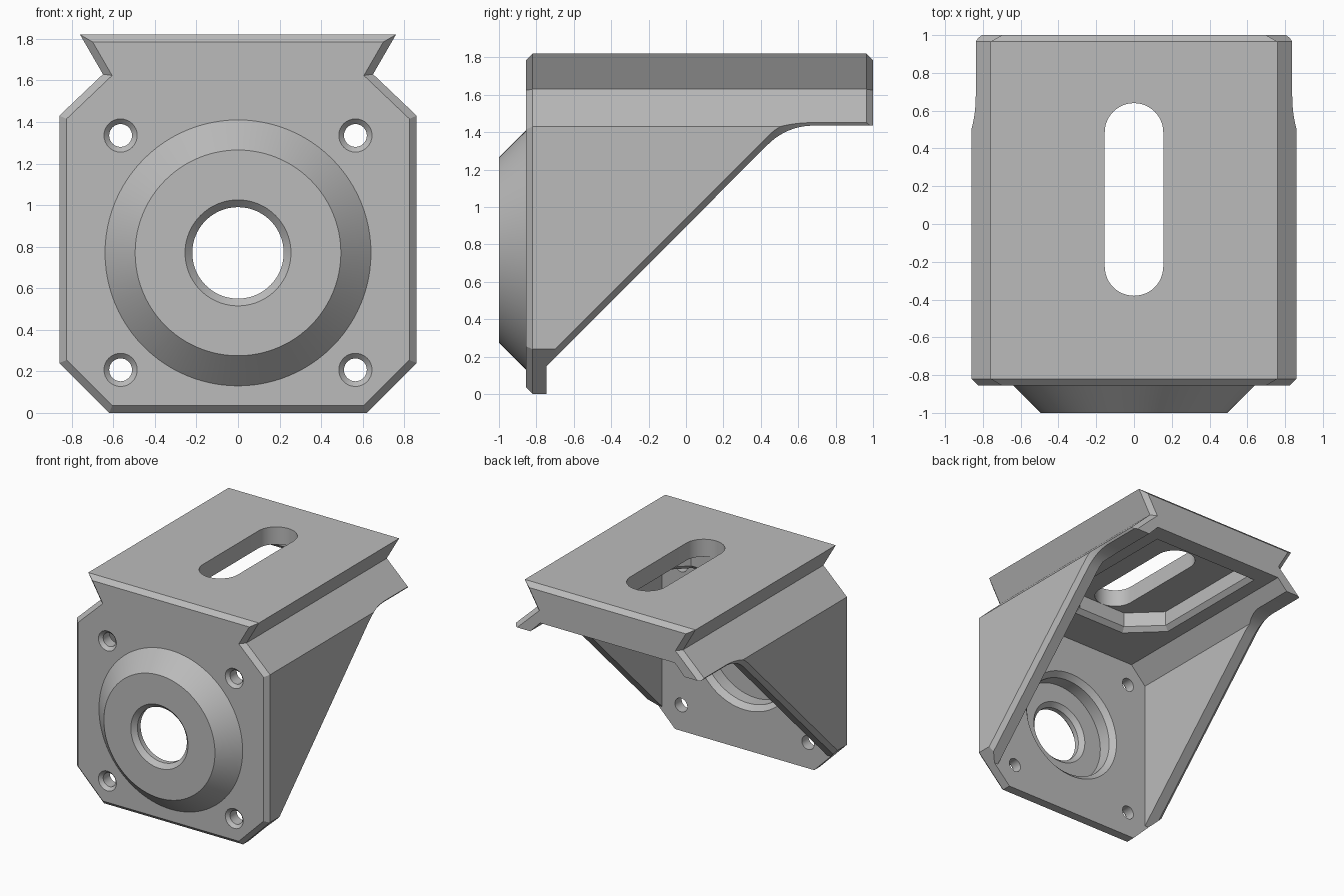
import bpy, bmesh
from math import sin, cos, pi, radians
from mathutils import Vector

cube = bpy.data.objects.get("Cube")
if cube:
    bpy.data.objects.remove(cube, do_unlink=True)

grey = bpy.data.materials.new("plain grey")
grey.use_nodes = True
grey.diffuse_color = (0.5, 0.5, 0.5, 1)
grey.node_tree.nodes["Principled BSDF"].inputs["Base Color"].default_value = (0.5, 0.5, 0.5, 1)


def loft(name, sections):
    """Closed solid through matching rings of points."""
    bm = bmesh.new()
    rings = [[bm.verts.new(p) for p in s] for s in sections]
    n = len(rings[0])
    for a, b in zip(rings, rings[1:]):
        for i in range(n):
            j = (i + 1) % n
            bm.faces.new((a[i], a[j], b[j], b[i]))
    bm.faces.new(rings[0])
    bm.faces.new(rings[-1])
    bmesh.ops.recalc_face_normals(bm, faces=bm.faces)
    mesh = bpy.data.meshes.new(name)
    bm.to_mesh(mesh)
    bm.free()
    mesh.materials.append(grey)
    ob = bpy.data.objects.new(name, mesh)
    bpy.context.collection.objects.link(ob)
    return ob


def inset(poly, d):
    """Move a counter-clockwise outline inward by d with mitred corners."""
    out = []
    pts = [Vector(p) for p in poly]
    for i, p in enumerate(pts):
        e1 = (p - pts[i - 1]).normalized()
        e2 = (pts[(i + 1) % len(pts)] - p).normalized()
        n1, n2 = Vector((-e1.y, e1.x)), Vector((-e2.y, e2.x))
        out.append(p + (n1 + n2) * d / (1 + n1.dot(n2)))
    return out


def mirrored(half):
    return half + [(-x, v) for x, v in reversed(half)]


def along_y(poly, y):
    return [(p[0], y, p[1]) for p in poly]


def along_z(poly, z):
    return [(p[0], p[1], z) for p in poly]


def lathe(name, stations, cx, cz, segments):
    """Round solid about a front-to-back axis, from (y, radius) stations."""
    angles = [2 * pi * i / segments for i in range(segments)]
    return loft(name, [[(cx + r * cos(a), y, cz + r * sin(a)) for a in angles]
                       for y, r in stations])


def combine(body, tool, operation="DIFFERENCE"):
    mod = body.modifiers.new(tool.name, "BOOLEAN")
    mod.operation = operation
    mod.solver = "EXACT"
    mod.object = tool
    bpy.ops.object.select_all(action="DESELECT")
    bpy.context.view_layer.objects.active = body
    body.select_set(True)
    bpy.ops.object.modifier_apply(modifier=mod.name)
    bpy.data.objects.remove(tool, do_unlink=True)


# Main body: dovetail outline, chamfered at front and back
CH = 0.035
outline = mirrored([(0.62, 0), (0.86, 0.24), (0.86, 1.43), (0.65, 1.63), (0.76, 1.82)])
bracket = loft("mounting_bracket", [
    along_y(inset(outline, CH), -0.855), along_y(outline, -0.855 + CH),
    along_y(outline, 1 - CH), along_y(inset(outline, CH), 1)])

# Diagonal underside, flared at the sides to chamfer the outer wall edges
arc = [radians(135 - 45 * i / 10) for i in range(11)]
side = ([(-0.745, -0.4), (-0.745, 0.15)]
        + [(0.68 + 0.34 * cos(a), 1.095 + 0.34 * sin(a)) for a in arc]
        + [(1.3, 1.435), (1.3, -0.4)])
combine(bracket, loft("underside_cutter", [
    [(x, y, z + dz) for y, z in side]
    for x, dz in ((-0.95, 0.16), (-0.825, 0), (0.825, 0), (0.95, 0.16))]))

# Hollow between the side walls
hollow = mirrored([(0.735, -0.4), (0.735, 1.385), (0.6, 1.525)])
combine(bracket, loft("hollow_cutter", [along_y(hollow, y) for y in (-0.745, 1.3)]))

# Pocket under the top plate with a chamfered lip
pocket = mirrored([(0.22, -0.38), (0.45, -0.16), (0.45, 0.82)])
combine(bracket, loft("pocket_cutter", [
    along_z(inset(pocket, -0.06), 1.5), along_z(pocket, 1.56), along_z(pocket, 1.68)]))

# Long slot through the top plate
slot = []
for centre, start in ((0.485, 0), (-0.225, pi)):
    for i in range(25):
        a = start + pi * i / 24
        slot.append((0.155 * cos(a), centre + 0.155 * sin(a)))
combine(bracket, loft("slot_cutter", [along_z(slot, z) for z in (1.6, 1.95)]))

# Conical hub and its stepped bore
HUB_Z = 0.77
combine(bracket, lathe("hub", [(-1, 0.495), (-0.855, 0.64), (-0.8, 0.64)], 0, HUB_Z, 96), "UNION")
combine(bracket, lathe("bore_cutter", [
    (-1.05, 0.305), (-0.965, 0.22), (-0.925, 0.22), (-0.89, 0.255),
    (-0.89, 0.41), (-0.785, 0.41), (-0.7, 0.495)], 0, HUB_Z, 80))

# Four countersunk screw holes
for x in (-0.565, 0.565):
    for z in (0.207, 1.335):
        combine(bracket, lathe("screw_cutter", [
            (-0.9, 0.125), (-0.83, 0.055), (-0.7, 0.055)], x, z, 32))

bpy.ops.object.select_all(action="DESELECT")
bracket.select_set(True)
bpy.context.view_layer.objects.active = bracket
bpy.ops.object.shade_smooth_by_angle(angle=radians(25))
